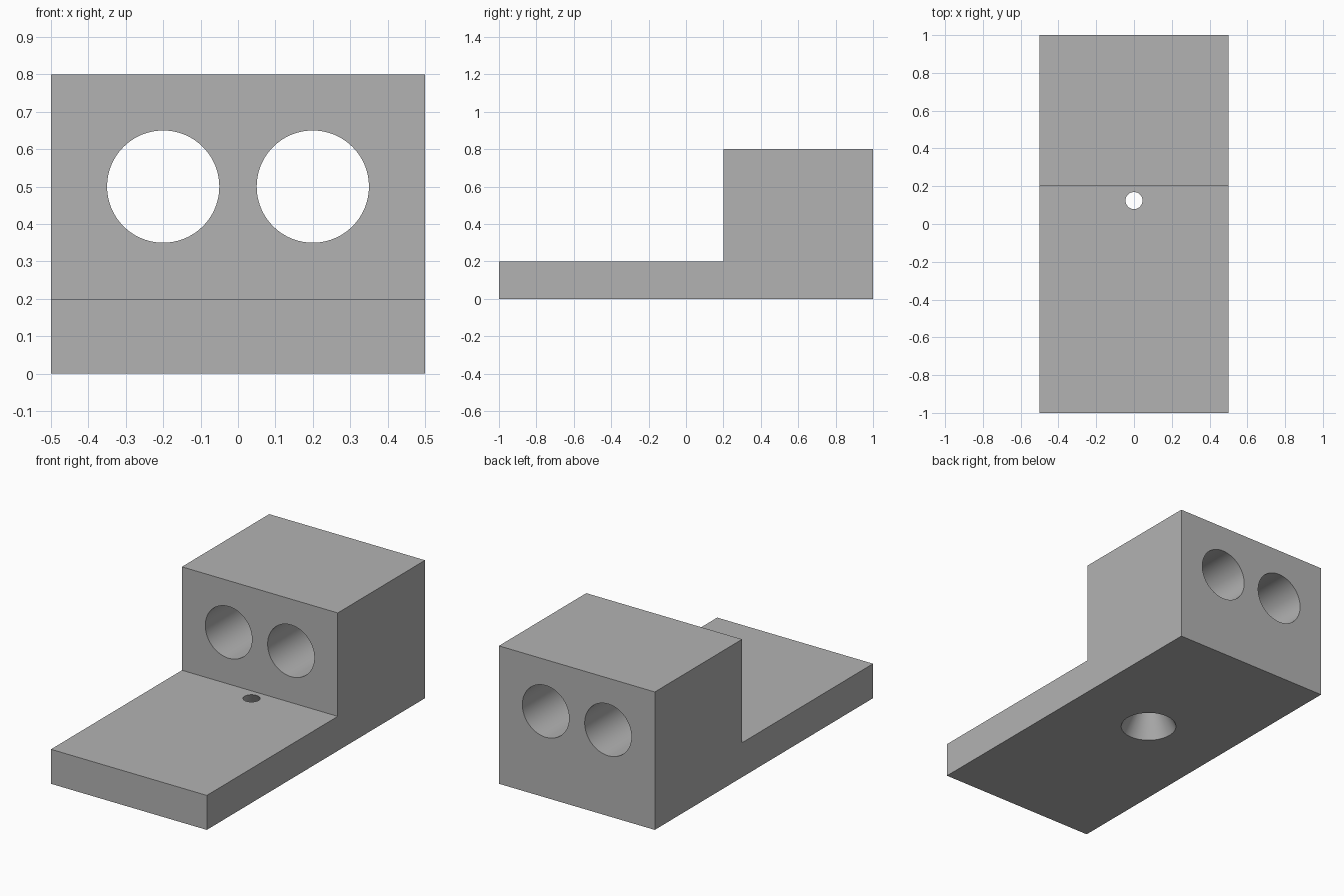
import bpy
import bmesh
import math

cube = bpy.data.objects.get("Cube")
if cube:
    bpy.data.objects.remove(cube, do_unlink=True)

# Single grey material
grey = bpy.data.materials.new("plain grey")
grey.use_nodes = True
colour = (0.45, 0.45, 0.45, 1)
grey.diffuse_color = colour
grey.node_tree.nodes["Principled BSDF"].inputs["Base Color"].default_value = colour

# Stepped block: side profile (y, z) extruded across the width
profile = [(-1, 0), (1, 0), (1, 0.8), (0.2, 0.8), (0.2, 0.2), (-1, 0.2)]
bm = bmesh.new()
side = bm.faces.new([bm.verts.new((-0.5, y, z)) for y, z in profile])
extruded = bmesh.ops.extrude_face_region(bm, geom=[side])["geom"]
moved = [v for v in extruded if isinstance(v, bmesh.types.BMVert)]
bmesh.ops.translate(bm, verts=moved, vec=(1, 0, 0))
bmesh.ops.recalc_face_normals(bm, faces=bm.faces)
mesh = bpy.data.meshes.new("stepped_block")
bm.to_mesh(mesh)
bm.free()
block = bpy.data.objects.new("stepped_block", mesh)
bpy.context.collection.objects.link(block)
mesh.materials.append(grey)


def cut(name, bottom, top, depth, location, rotation=(0, 0, 0)):
    """Cut a round or tapered hole through the block."""
    bpy.ops.mesh.primitive_cone_add(vertices=96, radius1=bottom, radius2=top,
                                    depth=depth, location=location, rotation=rotation)
    cutter = bpy.context.object
    cutter.name = name
    cutter.hide_render = True
    cutter.data.materials.append(grey)
    bpy.ops.object.select_all(action="DESELECT")
    block.select_set(True)
    bpy.context.view_layer.objects.active = block
    mod = block.modifiers.new(name, "BOOLEAN")
    mod.operation = "DIFFERENCE"
    mod.solver = "EXACT"
    mod.object = cutter
    bpy.ops.object.modifier_apply(modifier=name)
    bpy.data.objects.remove(cutter, do_unlink=True)


# Twin bores running front to back through the tall part
for label, x in (("right_bore", -0.2), ("left_bore", 0.2)):
    cut(label, 0.15, 0.15, 1.2, (x, 0.6, 0.5), (math.pi / 2, 0, 0))

# Tapered hole through the base, wide at the underside; runs past both faces
slope = (0.15 - 0.045) / 0.2
margin = 0.02
cut("tapered_hole", 0.15 + slope * margin, 0.045 - slope * margin,
    0.2 + 2 * margin, (0, 0.124, 0.1))

bpy.ops.object.shade_smooth_by_angle(angle=math.radians(30))
